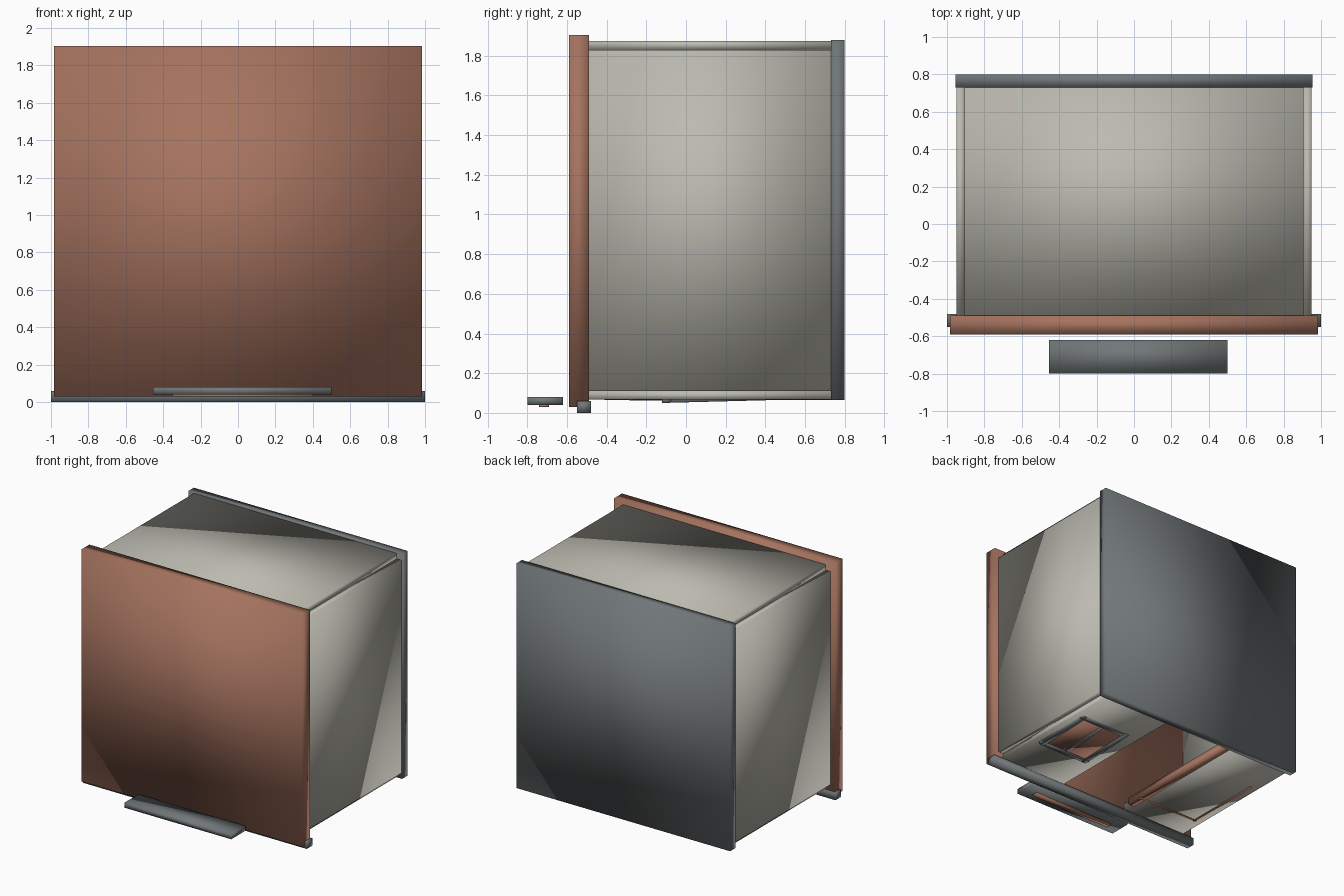
import bpy, math

if "Cube" in bpy.data.objects:
    bpy.data.objects.remove(bpy.data.objects["Cube"])


def material(name, rgb):
    m = bpy.data.materials.new(name)
    m.diffuse_color = (*rgb, 1)
    m.use_nodes = True
    m.node_tree.nodes["Principled BSDF"].inputs["Base Color"].default_value = m.diffuse_color
    return m


BROWN = material("copper_brown", (0.38, 0.172, 0.115))
LIGHT = material("warm_grey", (0.50, 0.49, 0.43))
DARK = material("slate_grey", (0.165, 0.183, 0.19))


def box(name, mat, x, y, z, smooth=True):
    """Box spanning the given (min, max) ranges."""
    bpy.ops.mesh.primitive_cube_add(size=1, location=[sum(r) / 2 for r in (x, y, z)])
    ob = bpy.context.object
    ob.name = name
    for v in ob.data.vertices:
        for i, r in enumerate((x, y, z)):
            v.co[i] *= r[1] - r[0]
    ob.data.materials.append(mat)
    # soft corner normals across each panel
    for p in ob.data.polygons:
        p.use_smooth = smooth
    return ob


DEPTH = (-0.49, 0.73)

# Main panels
box("front_panel", BROWN, (-0.985, 0.985), (-0.59, -0.49), (0.03, 1.905))
box("back_panel", DARK, (-0.955, 0.955), (0.73, 0.80), (0.065, 1.88))
box("top_panel", LIGHT, (-0.905, 0.905), DEPTH, (1.83, 1.875))
for side, s in (("left", -1), ("right", 1)):
    x = sorted((s * 0.905, s * 0.95))
    box(side + "_panel", LIGHT, x, DEPTH, (0.11, 1.83))

# Underside panels with an open gap between them
box("bottom_panel_right", LIGHT, (0.29, 0.905), DEPTH, (0.067, 0.11))
box("bottom_panel_left", LIGHT, (-0.905, -0.31), DEPTH, (0.067, 0.11))

# Front rail and detached step
box("front_rail", DARK, (-1.0, 1.0), (-0.55, -0.48), (0.0, 0.06))
box("step", DARK, (-0.455, 0.50), (-0.80, -0.62), (0.04, 0.08))
box("step_strip", BROWN, (-0.35, 0.40), (-0.74, -0.69), (0.03, 0.04))

# Trim along the left underside panel
box("gap_bar", BROWN, (-0.345, -0.29), (-0.41, 0.73), (0.065, 0.125))
box("trim_front", BROWN, (-0.85, -0.29), (-0.285, -0.265), (0.063, 0.069))
box("trim_side", BROWN, (-0.85, -0.83), (-0.285, 0.40), (0.063, 0.069))

# Slightly tilted grille under the right underside panel
pivot = bpy.data.objects.new("grille_pivot", None)
bpy.context.collection.objects.link(pivot)
pivot.location = (0.62, 0.145, 0.057)
pivot.rotation_euler.x = math.radians(1.5)
pivot.hide_render = True
W, D, T = 0.235, 0.265, 0.045
parts = [box("grille_plate", BROWN, (-W + T, W - T), (-D + T, D - T), (0.004, 0.012))]
for s in (-1, 1):
    parts.append(box("grille_side", DARK, sorted((s * W, s * (W - T))), (-D, D), (0, 0.03)))
    parts.append(box("grille_end", DARK, (-W, W), sorted((s * D, s * (D - T))), (0, 0.03)))
parts.append(box("grille_slat", DARK, (-0.015, 0.015), (-D + T, D - T), (0, 0.03)))
for ob in parts:
    ob.parent = pivot
